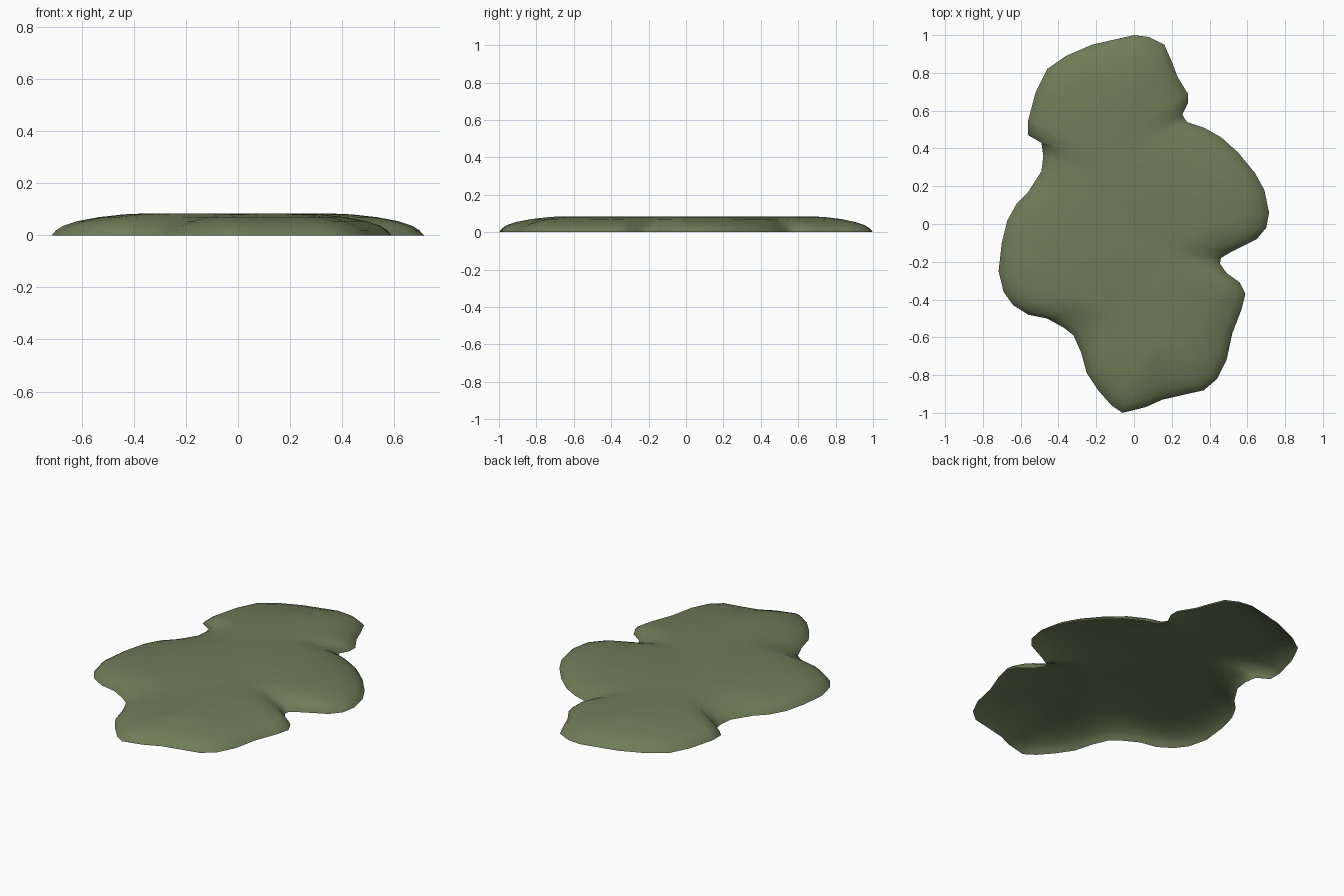
import bpy, bmesh
from mathutils import Vector

if "Cube" in bpy.data.objects:
    bpy.data.objects.remove(bpy.data.objects["Cube"])

# Lobed ground outline, clockwise from the back tip
OUTLINE = [(0, 1), (.08, .99), (.16, .95), (.2, .86), (.23, .78), (.285, .69), (.285, .64),
    (.255, .58), (.28, .54), (.37, .51), (.46, .46), (.55, .38), (.64, .27), (.69, .18),
    (.715, .06), (.70, -.02), (.65, -.08), (.52, -.145), (.46, -.18), (.455, -.21),
    (.49, -.26), (.56, -.31), (.59, -.37), (.57, -.45), (.52, -.58), (.49, -.72), (.44, -.82),
    (.37, -.88), (.28, -.90), (.15, -.93), (.06, -.97), (-.06, -1), (-.12, -.96),
    (-.19, -.88), (-.25, -.79), (-.28, -.68), (-.32, -.59), (-.37, -.55), (-.46, -.50),
    (-.56, -.48), (-.64, -.43), (-.69, -.36), (-.717, -.25), (-.70, -.10), (-.67, .02),
    (-.62, .11), (-.56, .17), (-.49, .28), (-.48, .36), (-.49, .43), (-.56, .47),
    (-.56, .55), (-.52, .70), (-.46, .82), (-.36, .89), (-.22, .95)]
# (inset towards the slanted spine, height, smoothing passes)
RINGS = [(0, 0, 0), (.018, .02, 0), (.045, .037, 0), (.10, .055, 0),
         (.17, .070, 1), (.26, .081, 2), (.34, .085, 4)]


def ring(inset, smooth):
    pts = []
    for x, y in OUTLINE:
        p = Vector((x, y))
        sy = max(-.6, min(.6, y * .65))
        d = Vector((-.2 * sy, sy)) - p
        pts.append(p + d.normalized() * min(inset, d.length * .8))
    for _ in range(smooth):
        n = len(pts)
        pts = [pts[i] * .5 + (pts[i - 1] + pts[(i + 1) % n]) * .25 for i in range(n)]
    return pts


# Thin domed shell, open underneath
bm = bmesh.new()
rings = [[bm.verts.new((p.x, p.y, z)) for p in ring(d, s)] for d, z, s in RINGS]
n = len(OUTLINE)
for a, b in zip(rings, rings[1:]):
    for i in range(n):
        j = (i + 1) % n
        bm.faces.new((a[j], a[i], b[i], b[j]))
top = bm.faces.new(rings[-1][::-1])
bmesh.ops.triangulate(bm, faces=[top])
bm.normal_update()
mesh = bpy.data.meshes.new("moss_patch")
bm.to_mesh(mesh)
bm.free()
patch = bpy.data.objects.new("moss_patch", mesh)
bpy.context.collection.objects.link(patch)
for f in mesh.polygons:
    f.use_smooth = True

# Mossy green
mat = bpy.data.materials.new("moss_green")
mat.diffuse_color = (.16, .20, .095, 1)
mat.use_nodes = True
mat.node_tree.nodes["Principled BSDF"].inputs["Base Color"].default_value = mat.diffuse_color
mesh.materials.append(mat)
